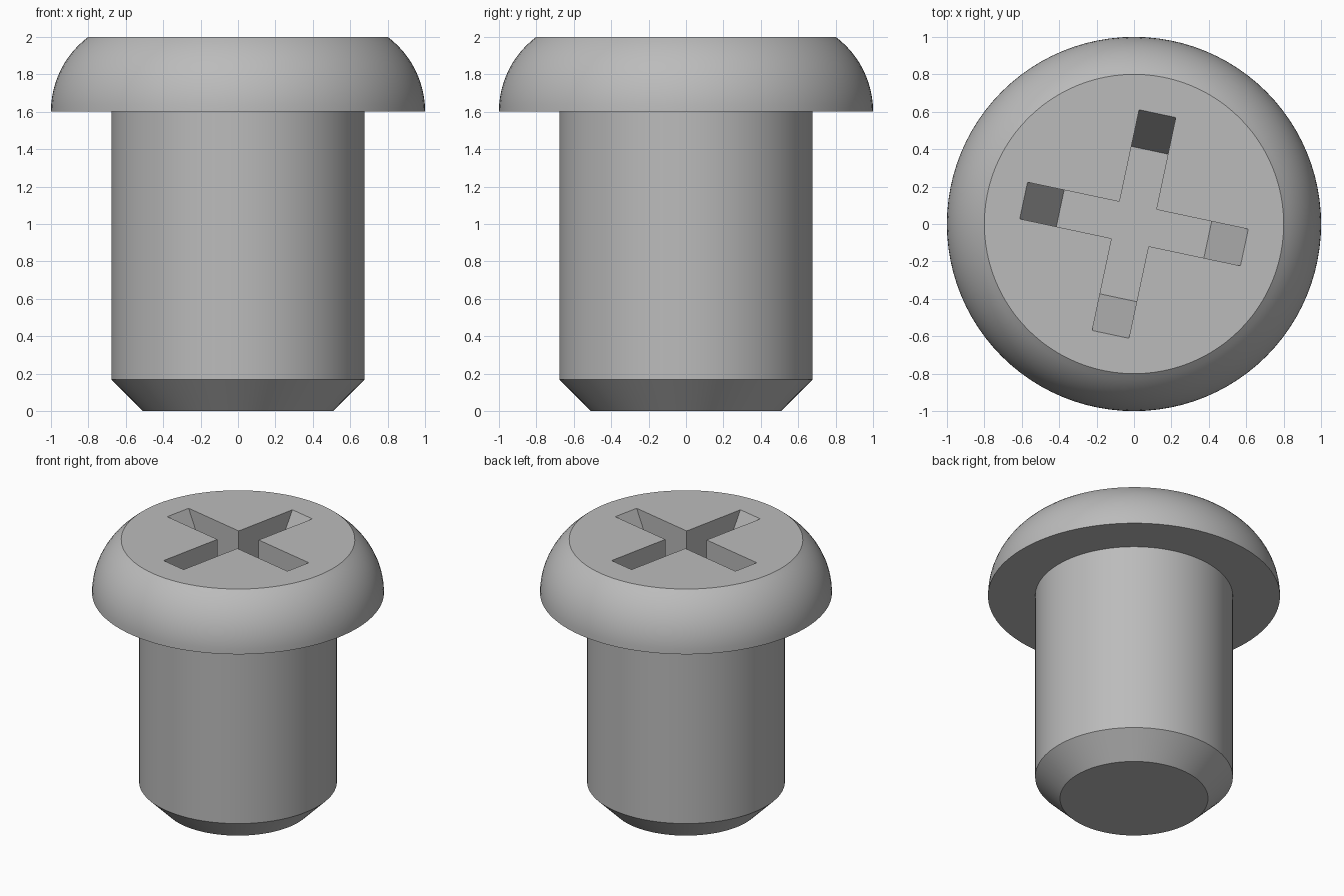
import bpy, bmesh, math
from mathutils import Matrix

cube = bpy.data.objects.get("Cube")
if cube:
    bpy.data.objects.remove(cube, do_unlink=True)

steel = bpy.data.materials.new("grey_steel")
steel.use_nodes = True
colour = (0.5, 0.5, 0.5, 1)
steel.diffuse_color = colour
steel.node_tree.nodes["Principled BSDF"].inputs["Base Color"].default_value = colour


def make_object(name, bm):
    bmesh.ops.recalc_face_normals(bm, faces=bm.faces)
    mesh = bpy.data.meshes.new(name)
    bm.to_mesh(mesh)
    bm.free()
    mesh.materials.append(steel)
    obj = bpy.data.objects.new(name, mesh)
    bpy.context.collection.objects.link(obj)
    return obj


def lathe(name, profile, sides=96):
    """Revolve (radius, height) points around z and cap both ends."""
    bm = bmesh.new()
    rings = []
    for r, z in profile:
        rings.append([bm.verts.new((r * math.cos(a), r * math.sin(a), z))
                      for a in (math.tau * i / sides for i in range(sides))])
    for low, high in zip(rings, rings[1:]):
        for i in range(sides):
            j = (i + 1) % sides
            bm.faces.new((low[i], low[j], high[j], high[i]))
    bm.faces.new(rings[0])
    bm.faces.new(rings[-1])
    return make_object(name, bm)


def slot_cutter(name, angle, top, floor):
    """Straight slot with sloping ends, slightly taller than the head."""
    half_width, top_reach, floor_reach, extra = 0.1, 0.603, 0.403, 0.1
    slope = (top_reach - floor_reach) / (top - floor)
    reach = top_reach + slope * extra
    outline = [(-floor_reach, floor), (floor_reach, floor),
               (reach, top + extra), (-reach, top + extra)]
    bm = bmesh.new()
    face = bm.faces.new([bm.verts.new((x, -half_width, z)) for x, z in outline])
    out = bmesh.ops.extrude_face_region(bm, geom=[face])
    moved = [v for v in out["geom"] if isinstance(v, bmesh.types.BMVert)]
    bmesh.ops.translate(bm, verts=moved, vec=(0, 2 * half_width, 0))
    bm.transform(Matrix.Rotation(math.radians(angle), 4, "Z"))
    cutter = make_object(name, bm)
    cutter.hide_render = True
    cutter.hide_set(True)
    return cutter


# Screw: chamfered tip, plain shank and rounded head in one solid
head_base, head_top, arc_radius = 1.6, 2.0, 0.5
profile = [(0.507, 0), (0.677, 0.17), (0.677, head_base)]
arc_end = math.asin((head_top - head_base) / arc_radius)
for i in range(13):
    a = arc_end * i / 12
    profile.append((0.5 + arc_radius * math.cos(a), head_base + arc_radius * math.sin(a)))
screw = lathe("screw_body", profile)

# Cross recess in the head
for name, angle in (("slot_cutter_a", -12), ("slot_cutter_b", 78)):
    cut = screw.modifiers.new(name, "BOOLEAN")
    cut.operation = "DIFFERENCE"
    cut.solver = "EXACT"
    cut.object = slot_cutter(name, angle, head_top, head_base)

# Bake the cuts, remove the helpers, then smooth the round surfaces
bpy.context.view_layer.update()
depsgraph = bpy.context.evaluated_depsgraph_get()
cut_mesh = bpy.data.meshes.new_from_object(screw.evaluated_get(depsgraph))
helpers = [m.object for m in screw.modifiers]
screw.modifiers.clear()
screw.data = cut_mesh
for helper in helpers:
    bpy.data.objects.remove(helper, do_unlink=True)

bpy.ops.object.select_all(action="DESELECT")
screw.select_set(True)
bpy.context.view_layer.objects.active = screw
bpy.ops.object.shade_smooth_by_angle(angle=math.radians(30))
